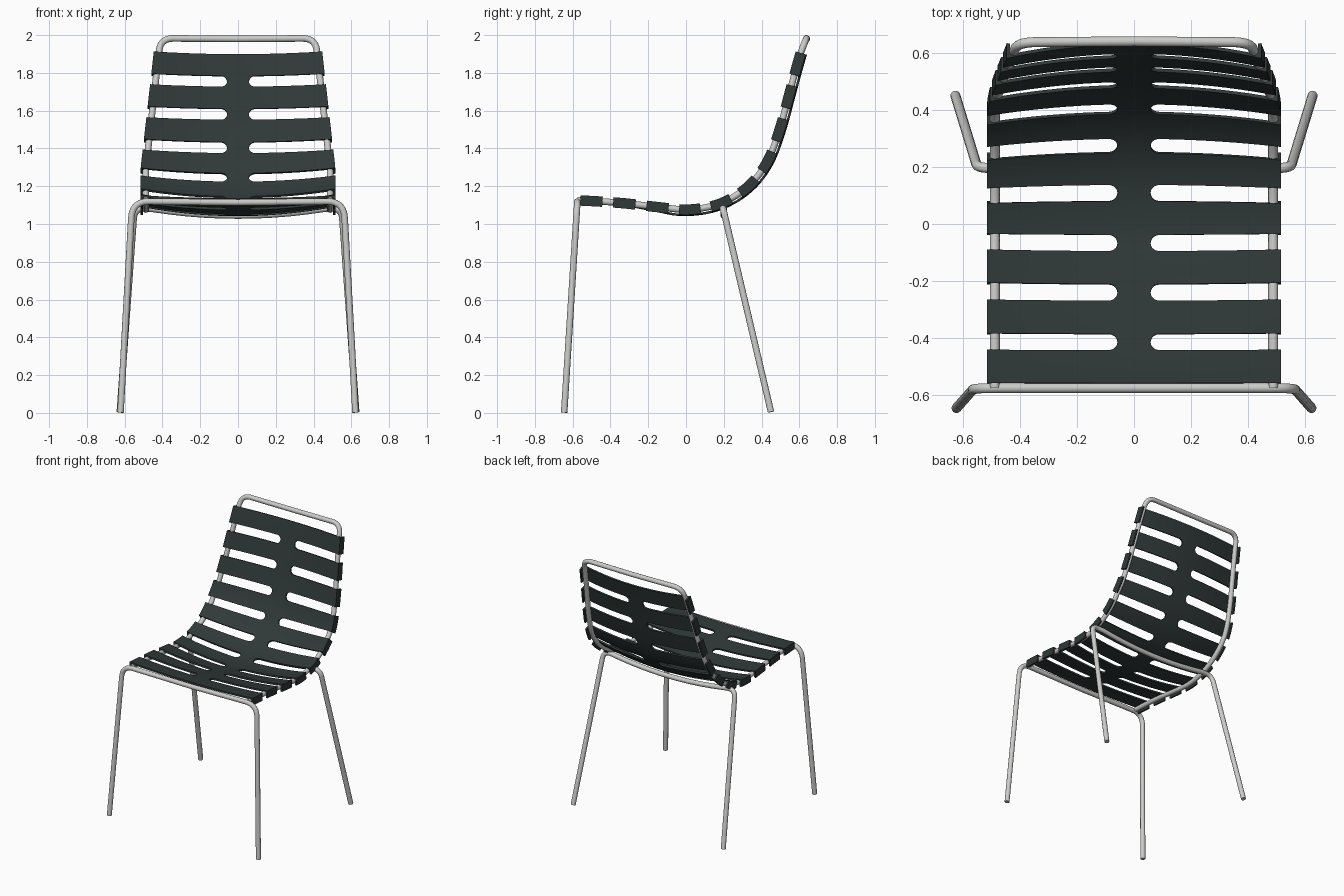
import bpy, bmesh, math
from mathutils import Vector

if "Cube" in bpy.data.objects:
    bpy.data.objects.remove(bpy.data.objects["Cube"])

R = 0.0175       # tube radius
HALF = 0.335     # half slat length, in slat spacings


def material(name, col):
    m = bpy.data.materials.new(name)
    m.diffuse_color = (*col, 1)
    m.use_nodes = True
    m.node_tree.nodes["Principled BSDF"].inputs["Base Color"].default_value = m.diffuse_color
    return m


steel = material("light grey steel", (0.6, 0.6, 0.59))
dark = material("dark green grey", (0.029, 0.041, 0.040))

# Side profile (y, z): one point per slat centre, with two extra at each end
PROFILE = [(-0.85, 1.13), (-0.675, 1.129), (-0.5, 1.122), (-0.327, 1.110), (-0.15, 1.09),
           (0.02, 1.077), (0.185, 1.11), (0.33, 1.2), (0.43, 1.33), (0.495, 1.5),
           (0.543, 1.675), (0.59, 1.848), (0.641, 2.02), (0.695, 2.19)]


def profile(t):
    """Catmull-Rom point on the side profile; t = k is the centre of slat k."""
    k = math.floor(t)
    f = t - k
    a, b, c, d = (Vector(PROFILE[k + i]) for i in range(1, 5))
    return 0.5 * (2 * b + (c - a) * f + (2 * a - 5 * b + 4 * c - d) * f ** 2
                  + (3 * b - a - 3 * c + d) * f ** 3)


def rail_x(z):
    return 0.488 - 0.112 * max(0, z - 1.29)


def smooth_object(ob, angle=35):
    bpy.ops.object.select_all(action='DESELECT')
    ob.select_set(True)
    bpy.context.view_layer.objects.active = ob
    if ob.type == 'CURVE':
        bpy.ops.object.convert(target='MESH')
    bpy.ops.object.shade_smooth_by_angle(angle=math.radians(angle))


def corner(a, c, b, r, n=10):
    """Rounded corner at c between directions to a and b."""
    a, c, b = Vector(a), Vector(c), Vector(b)
    p, q = c + (a - c).normalized() * r, c + (b - c).normalized() * r
    return [p * (1 - f) ** 2 + c * 2 * f * (1 - f) + q * f * f
            for f in (i / n for i in range(n + 1))]


def tube(name, half_path):
    """Tube along a path on the +x side that ends at x = 0, mirrored to -x."""
    pts = [Vector(p) for p in half_path]
    pts += [Vector((-p.x, p.y, p.z)) for p in reversed(pts[:-1])]
    cu = bpy.data.curves.new(name, 'CURVE')
    cu.dimensions = '3D'
    cu.bevel_depth = R
    cu.bevel_resolution = 4
    cu.use_fill_caps = True
    sp = cu.splines.new('POLY')
    sp.points.add(len(pts) - 1)
    for s, p in zip(sp.points, pts):
        s.co = (*p, 1)
    ob = bpy.data.objects.new(name, cu)
    bpy.context.collection.objects.link(ob)
    cu.materials.append(steel)
    smooth_object(ob)


# Side rails and top bar in one bent tube
rail = []
N = 90
for i in range(N + 1):
    y, z = profile(-0.43 + (9.3 + 0.43) * i / N)
    rail.append((rail_x(z), y, z))
top = (0.41, 0.637, 1.983)
rail += corner(rail[-1], top, (0, 0.64, 1.98), 0.07) + [(0, 0.64, 1.98)]
tube("back_and_seat_rail", rail)

# Front legs with the front seat bar
foot, knee, mid = (0.622, -0.645, 0.002), (0.56, -0.575, 1.12), (0, -0.575, 1.114)
tube("front_legs", [foot] + corner(foot, knee, mid, 0.09) + [mid])

# Back legs with the sagging bar under the seat
foot, knee, inner = (0.626, 0.45, 0.005), (0.548, 0.195, 1.088), (0.45, 0.197, 1.08)
arc = [(x, 0.2, 1.045 + 0.035 * (x / 0.45) ** 2) for x in (0.45, 0.36, 0.27, 0.18, 0.09, 0)]
tube("back_legs", [foot] + corner(foot, knee, inner, 0.06) + arc)

# Slatted shell: full-width slats joined by a central spine, lips over the rails
SLATS, SPINE, FLARE, TOP, LOW = 10, 0.058, 0.03, 0.027, -0.028
rows = []        # (t, spine half width, whether the strip to the next row is full width)
for k in range(SLATS):
    for i in range(5):
        rows.append((k - HALF + 2 * HALF * i / 4, SPINE + FLARE, i < 4))
    if k < SLATS - 1:
        for i in range(1, 10):
            c = -math.cos(math.pi * i / 10)
            w = SPINE + FLARE * (1 - math.sqrt(1 - c * c))
            rows.append((k + 0.5 + (0.5 - HALF) * c, w, False))

bm = bmesh.new()
OUT, MID = 9, 6
grid = []
for t, w, full in rows:
    p = profile(t)
    d = (profile(t + 0.01) - profile(t - 0.01)).normalized()
    n = Vector((-d.y, d.x))
    H = rail_x(p.y) + 0.027
    sag = 0.015 + 0.035 * min(1, max(0, t / 2.5))
    us = [-H + (H - w) * i / OUT for i in range(OUT)]
    us += [-w + 2 * w * i / MID for i in range(MID + 1)]
    us += [w + (H - w) * i / OUT for i in range(1, OUT + 1)]
    cols = [(-H, LOW)] + [(u, TOP - sag * (1 - (u / H) ** 2)) for u in us] + [(H, LOW)]
    grid.append([bm.verts.new((u, p.x + n.x * o, p.y + n.y * o)) for u, o in cols])
for r in range(len(rows) - 1):
    last = len(grid[0]) - 1
    js = range(last) if rows[r][2] else range(OUT + 1, OUT + 1 + MID)
    for j in js:
        bm.faces.new((grid[r][j], grid[r][j + 1], grid[r + 1][j + 1], grid[r + 1][j]))
bmesh.ops.delete(bm, geom=[v for v in bm.verts if not v.link_faces], context='VERTS')
me = bpy.data.meshes.new("slatted_shell")
bm.to_mesh(me)
bm.free()
me.materials.append(dark)
shell = bpy.data.objects.new("slatted_shell", me)
bpy.context.collection.objects.link(shell)
sol = shell.modifiers.new("thickness", 'SOLIDIFY')
sol.thickness = 0.012
sol.offset = -1
sol.use_even_offset = True
bpy.context.view_layer.objects.active = shell
shell.select_set(True)
bpy.ops.object.select_all(action='DESELECT')
shell.select_set(True)
bpy.ops.object.modifier_apply(modifier=sol.name)
smooth_object(shell)
